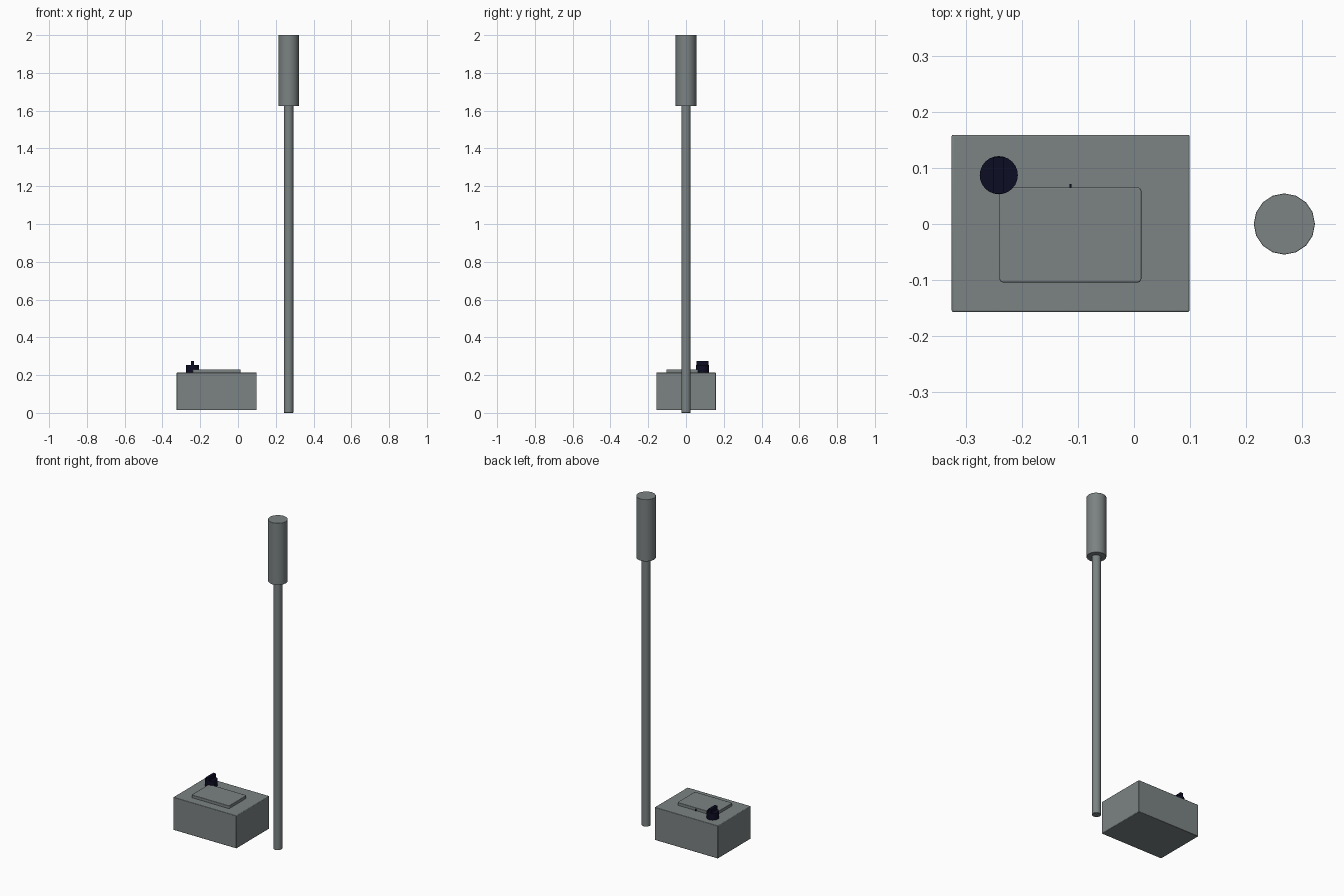
import bpy
import bmesh
import math

cube = bpy.data.objects.get("Cube")
if cube:
    bpy.data.objects.remove(cube, do_unlink=True)


def material(name, rgb):
    mat = bpy.data.materials.new(name)
    mat.use_nodes = True
    mat.diffuse_color = (*rgb, 1)
    mat.node_tree.nodes["Principled BSDF"].inputs["Base Color"].default_value = (*rgb, 1)
    return mat


GREY = material("slate grey", (0.20, 0.225, 0.225))
NAVY = material("dark navy", (0.004, 0.004, 0.018))


def finish(obj, name, mat, bevel=0.0, segments=2):
    obj.name = name
    obj.data.materials.append(mat)
    if bevel:
        mod = obj.modifiers.new("soft edges", "BEVEL")
        mod.width = bevel
        mod.segments = segments
        mod.limit_method = "ANGLE"
        mod.angle_limit = math.radians(40)
    bpy.ops.object.shade_smooth_by_angle(angle=math.radians(35))
    return obj


def box(name, x, y, z, mat, bevel=0.0):
    """Box from (low, high) extents on each axis."""
    spans = (x, y, z)
    bpy.ops.mesh.primitive_cube_add(size=1, location=[(a + b) / 2 for a, b in spans])
    obj = bpy.context.object
    for v in obj.data.vertices:
        for i, (a, b) in enumerate(spans):
            v.co[i] *= b - a
    return finish(obj, name, mat, bevel)


def cylinder(name, x, y, z, radius, sides, mat, bevel=0.0):
    bpy.ops.mesh.primitive_cylinder_add(vertices=sides, radius=radius, depth=z[1] - z[0],
                                        location=(x, y, sum(z) / 2))
    return finish(bpy.context.object, name, mat, bevel)


# Base unit with raised lid panel
box("base_box", (-0.325, 0.099), (-0.157, 0.159), (0.014, 0.213), GREY, 0.003)
panel = box("lid_panel", (-0.24, 0.013), (-0.104, 0.065), (0.205, 0.23), GREY)

# Round the panel's upright corners, then soften its rim
bm = bmesh.new()
bm.from_mesh(panel.data)
upright = [e for e in bm.edges if abs(e.verts[0].co.z - e.verts[1].co.z) > 0.01]
bmesh.ops.bevel(bm, geom=upright, offset=0.006, segments=3, profile=0.5, affect="EDGES")
bm.to_mesh(panel.data)
bm.free()
rim = panel.modifiers.new("soft rim", "BEVEL")
rim.width = 0.002
rim.segments = 2

# Small latch pin behind the panel
box("latch_pin", (-0.115, -0.111), (0.064, 0.071), (0.212, 0.222), NAVY)

# Control knob: round body and upright grip fin
KX, KY, KR = -0.241, 0.087, 0.034
cylinder("knob_body", KX, KY, (0.212, 0.254), KR, 24, NAVY)
box("knob_grip", (KX - 0.009, KX + 0.009), (KY - 0.0325, KY + 0.0325), (0.25, 0.276), NAVY)

# Upright pole with thick top sleeve
cylinder("pole", 0.268, 0, (0, 1.64), 0.025, 16, GREY, 0.002)
cylinder("top_sleeve", 0.268, 0, (1.625, 2), 0.0545, 16, GREY, 0.001)
